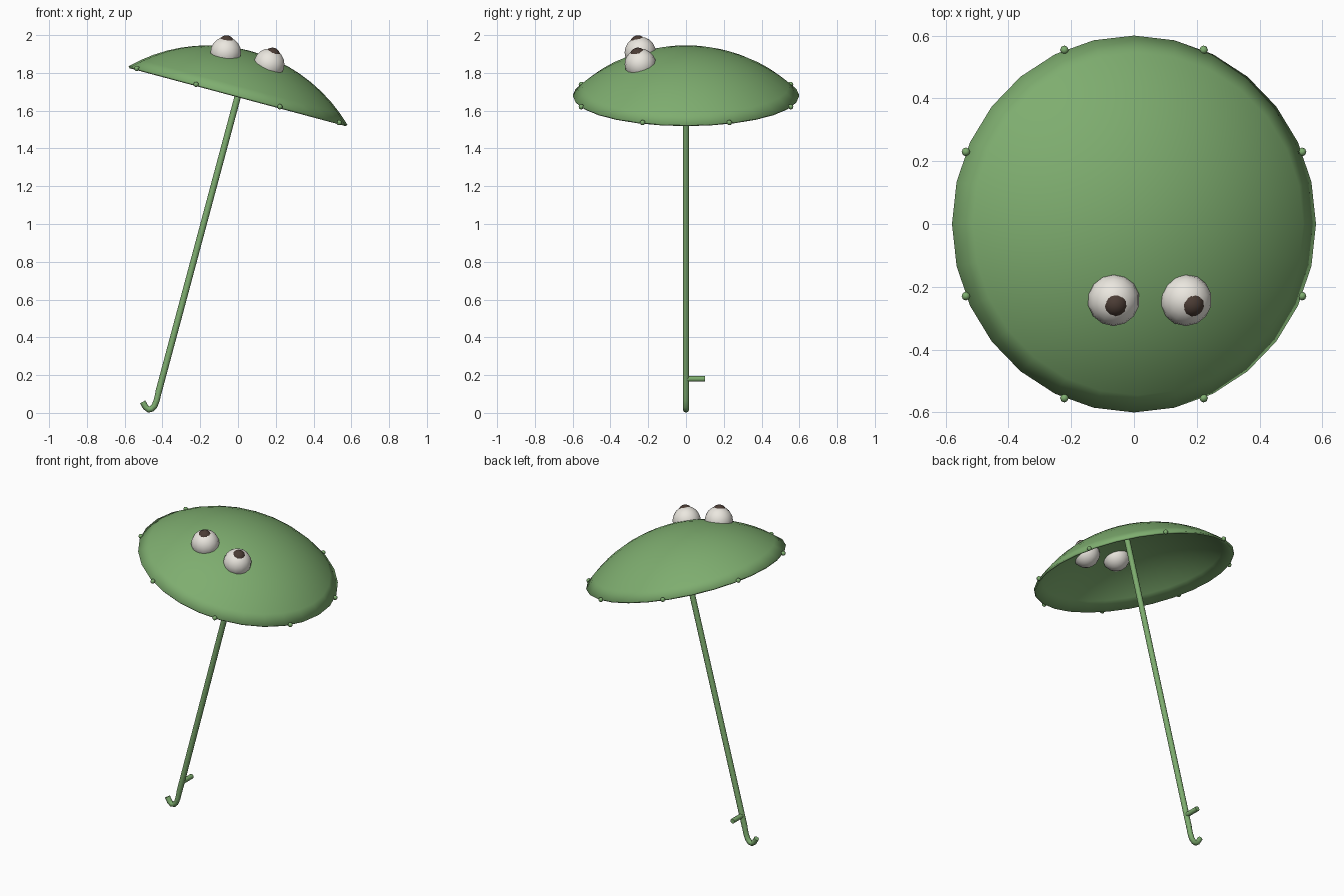
import bpy, bmesh, math
from mathutils import Matrix, Vector

if "Cube" in bpy.data.objects:
    bpy.data.objects.remove(bpy.data.objects["Cube"])

TILT = Matrix.Translation((0, 0, 1.68)) @ Matrix.Rotation(math.radians(15), 4, 'Y')
RIM, RISE = 0.6, 0.245


def material(name, rgb):
    m = bpy.data.materials.new(name)
    m.diffuse_color = (*rgb, 1)
    m.use_nodes = True
    m.node_tree.nodes["Principled BSDF"].inputs["Base Color"].default_value = m.diffuse_color
    return m


GREEN = material("green", (0.21, 0.42, 0.16))
WHITE = material("eye_white", (0.83, 0.80, 0.74))
DARK = material("pupil_dark", (0.07, 0.045, 0.035))


def finish(name, bm, mat, matrix=Matrix()):
    bmesh.ops.transform(bm, matrix=matrix, verts=bm.verts)
    bmesh.ops.recalc_face_normals(bm, faces=bm.faces)
    me = bpy.data.meshes.new(name)
    bm.to_mesh(me)
    bm.free()
    ob = bpy.data.objects.new(name, me)
    bpy.context.collection.objects.link(ob)
    me.materials.append(mat)
    bpy.ops.object.select_all(action='DESELECT')
    ob.select_set(True)
    bpy.context.view_layer.objects.active = ob
    bpy.ops.object.shade_smooth_by_angle(angle=math.radians(50))
    return ob


def ball(name, loc, r, mat, segs=14, rings=10, matrix=Matrix()):
    bm = bmesh.new()
    bmesh.ops.create_uvsphere(bm, u_segments=segs, v_segments=rings, radius=r)
    return finish(name, bm, mat, matrix @ Matrix.Translation(loc))


def rod(name, a, b, r, mat, segs=10):
    a, b = Vector(a), Vector(b)
    bm = bmesh.new()
    bmesh.ops.create_cone(bm, cap_ends=True, segments=segs, radius1=r, radius2=r,
                          depth=(b - a).length)
    turn = (b - a).to_track_quat('Z', 'Y').to_matrix().to_4x4()
    return finish(name, bm, mat, Matrix.Translation((a + b) / 2) @ turn)


# canopy: spherical cap with 28 sides, thin shell
R = (RIM ** 2 + RISE ** 2) / (2 * RISE)
half = math.asin(RIM / R)
bm = bmesh.new()
pts = [bm.verts.new((R * math.sin(half * i / 9), 0, R * math.cos(half * i / 9) - R + RISE))
       for i in range(10)]
edges = [bm.edges.new(p) for p in zip(pts, pts[1:])]
bmesh.ops.spin(bm, geom=pts + edges, cent=(0, 0, 0), axis=(0, 0, 1),
               angle=math.tau, steps=28)
bmesh.ops.remove_doubles(bm, verts=bm.verts, dist=1e-4)
bmesh.ops.recalc_face_normals(bm, faces=bm.faces)
if sum(f.normal.z for f in bm.faces) < 0:
    bmesh.ops.reverse_faces(bm, faces=bm.faces)
canopy = finish("canopy", bm, GREEN, TILT)
shell = canopy.modifiers.new("shell", 'SOLIDIFY')
shell.thickness = 0.012
shell.offset = -1 if sum(p.normal.z for p in canopy.data.polygons) > 0 else 1

# rib tips around the rim
for i in range(8):
    a = math.radians(22.5 + 45 * i)
    ball(f"rib_tip_{i + 1}", (RIM * math.cos(a), RIM * math.sin(a), 0), 0.014,
         GREEN, 8, 6, TILT)

# pole and catch peg
rod("pole", TILT @ Vector((0, 0, -1.63)), TILT @ Vector((0, 0, RISE - 0.01)), 0.017, GREEN)
rod("catch_peg", (-0.402, 0, 0.18), (-0.402, 0.1, 0.18), 0.015, GREEN, 8)

# hooked handle
cu = bpy.data.curves.new("handle", 'CURVE')
cu.dimensions = '3D'
cu.bevel_depth = 0.016
cu.bevel_resolution = 2
cu.use_fill_caps = True
path = [(-0.42, 0.112), (-0.430, 0.068), (-0.442, 0.037), (-0.457, 0.021),
        (-0.473, 0.017), (-0.489, 0.030), (-0.505, 0.058)]
sp = cu.splines.new('POLY')
sp.points.add(len(path) - 1)
for p, (x, z) in zip(sp.points, path):
    p.co = (x, 0, z, 1)
cu.materials.append(GREEN)
bpy.context.collection.objects.link(bpy.data.objects.new("handle", cu))

# eyes resting half sunk in the canopy, each with its own gaze
for side, x, z, gaze in (("left", -0.065, 1.908, (0.008, -0.02, 0.08)),
                         ("right", 0.165, 1.846, (0.03, -0.022, 0.078))):
    c = Vector((x, -0.242, z))
    ball(f"{side}_eye", c, 0.083, WHITE)
    ball(f"{side}_pupil", c + Vector(gaze).normalized() * 0.051, 0.042, DARK)
